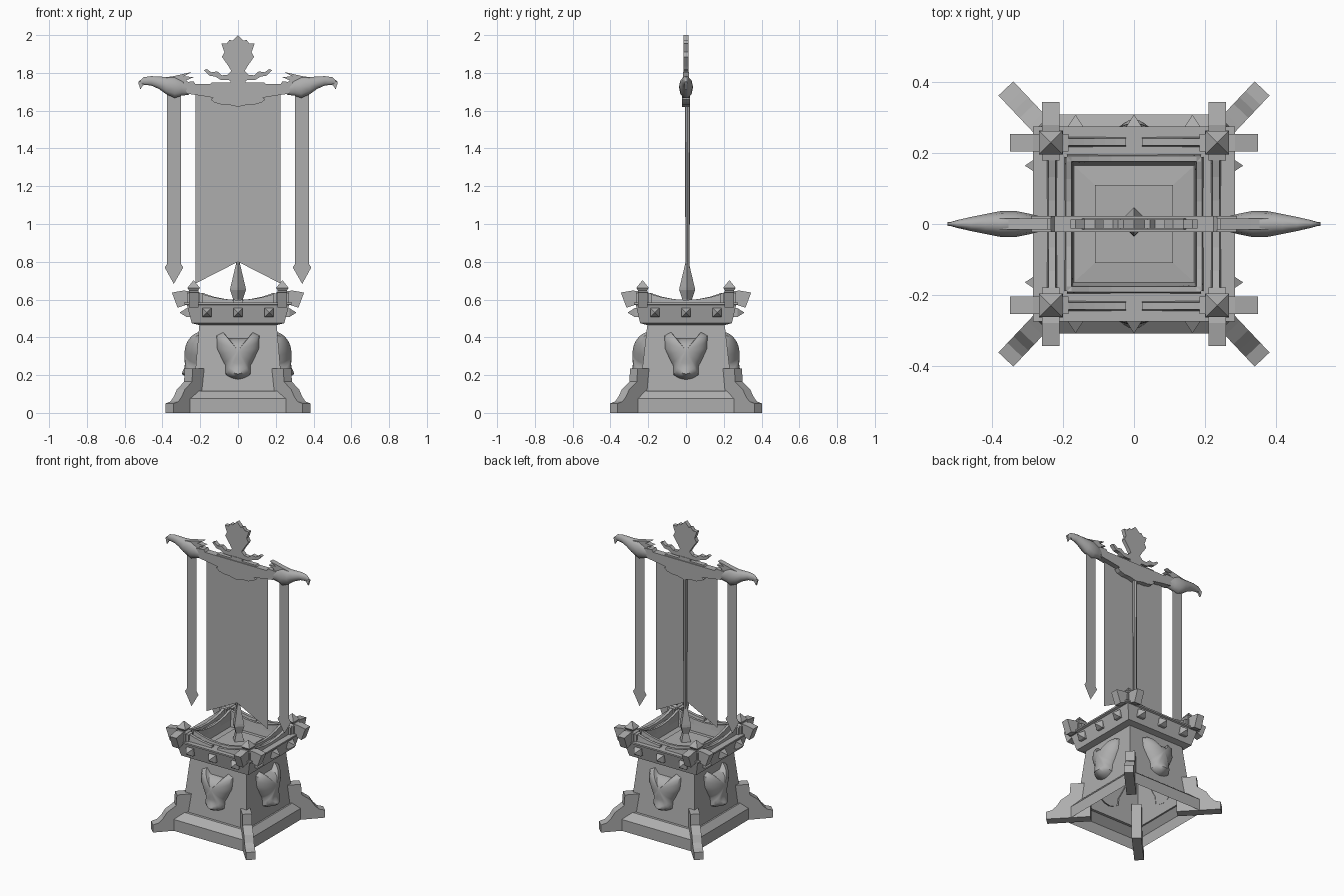
import bpy, bmesh, math
from mathutils import Matrix, Vector

if "Cube" in bpy.data.objects:
    bpy.data.objects.remove(bpy.data.objects["Cube"])

stone = bpy.data.materials.new("grey_stone")
stone.diffuse_color = (0.42, 0.42, 0.42, 1)
stone.use_nodes = True
stone.node_tree.nodes["Principled BSDF"].inputs["Base Color"].default_value = stone.diffuse_color


def finish(name, bm, smooth=None, M=None):
    if M is not None:
        bm.transform(M)
    bmesh.ops.recalc_face_normals(bm, faces=bm.faces)
    me = bpy.data.meshes.new(name)
    bm.to_mesh(me)
    bm.free()
    me.materials.append(stone)
    ob = bpy.data.objects.new(name, me)
    bpy.context.collection.objects.link(ob)
    if smooth:
        bpy.ops.object.select_all(action='DESELECT')
        ob.select_set(True)
        bpy.context.view_layer.objects.active = ob
        bpy.ops.object.shade_smooth_by_angle(angle=math.radians(smooth))
    return ob


def loft(name, rings, cap0=True, cap1=True, smooth=None, M=None):
    """Bridge successive rings of equal point count."""
    bm = bmesh.new()
    vs = [[bm.verts.new(p) for p in r] for r in rings]
    n = len(vs[0])
    for a, b in zip(vs, vs[1:]):
        for i in range(n):
            j = (i + 1) % n
            bm.faces.new((a[i], a[j], b[j], b[i]))
    if cap0:
        bm.faces.new(vs[0])
    if cap1:
        bm.faces.new(vs[-1])
    return finish(name, bm, smooth, M)


def rect(hx, hy, z, cx=0, cy=0):
    return [(cx - hx, cy - hy, z), (cx + hx, cy - hy, z),
            (cx + hx, cy + hy, z), (cx - hx, cy + hy, z)]


def plate(name, pts, y0, y1, M=None):
    """Outline in x, z extruded along y."""
    return loft(name, [[(x, y, z) for x, z in pts] for y in (y0, y1)], M=M)


def sheet(name, pts, y):
    bm = bmesh.new()
    bm.faces.new([bm.verts.new((x, y, z)) for x, z in pts])
    return finish(name, bm)


def mirrored(half):
    return half + [(-x, z) for x, z in reversed(half) if x > 1e-6]


def turn(k):
    return Matrix.Rotation(k * math.pi / 2, 4, 'Z')


# Hollow pedestal: plinth, tapered body, flared cap and sunken floor
loft("pedestal", [rect(*r) for r in (
    (.28, .31, 0), (.28, .31, .075), (.245, .262, .115), (.235, .245, .115),
    (.205, .205, .465), (.245, .243, .475), (.27, .265, .57), (.285, .275, .575),
    (.285, .275, .585), (.18, .175, .585), (.17, .165, .53), (.11, .11, .535),
    (.11, .11, .55))], cap0=False)

# Diagonal scrolled corner feet
foot = [(.26, 0), (.527, 0), (.527, .05), (.49, .06), (.465, .085), (.44, .125),
        (.405, .15), (.385, .165), (.38, .235), (.26, .235)]
for sx in (-1, 1):
    for sy in (-1, 1):
        plate("corner_foot", foot, -.029, .029,
              Matrix.Rotation(math.atan2(sy * .73, sx * .69), 4, 'Z'))

# Beast masks on the four sides, domed with a protruding muzzle
half = [(0, .395), (.05, .395), (.08, .428), (.115, .41), (.112, .34), (.082, .275),
        (.068, .25), (.066, .2), (.035, .183), (0, .175)]
outline = mirrored(half)
ring2 = []
for i, a in enumerate(outline):
    b = outline[(i + 1) % len(outline)]
    ring2 += [a, ((a[0] + b[0]) / 2, (a[1] + b[1]) / 2)]


def mask_point(p, t):
    u, z = p[0] * t, .33 + (p[1] - .33) * t
    wall = .24 - .1 * (z - .115)
    d = .07 * (1 - t * t) ** .6
    d += .04 * math.exp(-((z - .2) / .03) ** 2 - (u / .055) ** 2) * (1 - t ** 10)
    return (u, -(wall - .006 + d), z)


for k in range(4):
    loft("beast_mask", [[mask_point(p, t) for p in ring2]
                        for t in (1, .97, .9, .8, .7, .58, .45, .3, .12)],
         cap0=False, smooth=50, M=turn(k))

# Pyramid studs around the cap
for k in range(4):
    for x in (-.165, 0, .165):
        base = [(x - .024, -.25, .507), (x + .024, -.25, .507),
                (x + .024, -.25, .555), (x - .024, -.25, .555)]
        front = [(a, -.272, c) for a, b, c in base]
        tip = [(x + (a - x) * .02, -.308, .531 + (c - .531) * .02) for a, b, c in base]
        loft("cap_stud", [base, front, tip], M=turn(k))


# Sagging rails and inner rim between the corner posts
def rail(name, u0, u1, y, hw, low, rise, M):
    rings = []
    for i in range(7):
        u = u0 + (u1 - u0) * i / 6
        top = low + rise * (u / .2) ** 2
        rings.append([(u, y - hw, .57), (u, y + hw, .57),
                      (u, y + hw * .6, top), (u, y - hw * .6, top)])
    loft(name, rings, M=M)


for k in range(4):
    if k % 2 == 0:
        rail("split_rail", -.2, -.022, -.232, .016, .598, .035, turn(k))
        rail("split_rail", .022, .2, -.232, .016, .598, .035, turn(k))
    else:
        rail("side_rail", -.2, .2, -.232, .016, .598, .035, turn(k))
    rail("inner_rim", -.19, .19, -.185, .013, .598, .042, turn(k))

# Corner posts with pyramid tops and crossed, upturned arms
arm = [(-.05, .575), (.03, .575), (.085, .557), (.115, .637), (.05, .648), (-.05, .63)]
for sx in (-1, 1):
    for sy in (-1, 1):
        c = (sx * .235, sy * .23)
        loft("corner_post", [rect(h, h, z, *c) for h, z in (
            (.034, .575), (.034, .635), (.022, .645), (.033, .662), (.001, .702))])
        for ang in (0 if sx > 0 else math.pi, sy * math.pi / 2):
            plate("post_arm", arm, -.025, .025, Matrix.Translation((*c, 0))
                  @ Matrix.Rotation(ang, 4, 'Z'))


# Pole and its spear-shaped base
def round_ring(r, z, n, cy=.006):
    return [(r * math.cos(2 * math.pi * i / n), cy + r * math.sin(2 * math.pi * i / n), z)
            for i in range(n)]


loft("pole_base", [round_ring(r, z, 4) for r, z in (
    (.04, .55), (.025, .6), (.042, .65), (.04, .665), (.022, .74), (.008, .8))])
loft("pole", [round_ring(r, z, 8, .008) for r, z in ((.011, .72), (.014, 1.7))], smooth=40)

# Main banner with notched hem, and two side ribbons
sheet("banner", [(-.225, 1.71), (-.225, .685), (0, .8), (.225, .685), (.225, 1.71)], -.01)
for s in (-1, 1):
    sheet("side_ribbon", [(s * x, z) for x, z in (
        (.303, 1.7), (.303, .79), (.29, .77), (.34, .683), (.388, .77),
        (.375, .79), (.375, 1.7))], 0)

# Crossbar with a scrolled lower edge
bar = [(0, 1.62), (.05, 1.632), (.09, 1.633), (.125, 1.643), (.145, 1.66), (.13, 1.668),
       (.15, 1.672), (.2, 1.68), (.27, 1.69), (.29, 1.75), (.235, 1.755), (.225, 1.74), (0, 1.74)]
plate("crossbar", mirrored(bar), -.022, .022)

# Bird heads on the crossbar ends: head, hooked beak, swept feathers
stations = [(.26, 1.713, .03, .02), (.30, 1.722, .045, .03), (.335, 1.724, .06, .037),
            (.38, 1.733, .048, .036), (.42, 1.748, .034, .028), (.46, 1.758, .026, .02),
            (.50, 1.757, .021, .011), (.527, 1.745, .008, .003)]
for s in (-1, 1):
    loft("bird_head", [[(s * x, hy * math.cos(a), zc + hz * math.sin(a))
                        for a in (i * math.pi / 5 for i in range(10))]
                       for x, zc, hz, hy in stations], smooth=60)
    hook = [(.47, 1.75), (.50, 1.765), (.527, 1.75), (.517, 1.712), (.505, 1.732)]
    plate("beak_hook", [(s * x, z) for x, z in hook], -.006, .006)
    crest = [(.38, 1.775), (.33, 1.785), (.245, 1.805), (.285, 1.782), (.235, 1.777),
             (.275, 1.76), (.25, 1.742), (.31, 1.72), (.37, 1.73)]
    plate("head_feathers", [(s * x, z) for x, z in crest], -.016, .016)

# Central crest: leafy shield on curled horns, with a small footing
shield = [(0, 1.76), (.09, 1.762), (.12, 1.78), (.15, 1.785), (.18, 1.815), (.165, 1.82),
          (.14, 1.803), (.11, 1.808), (.085, 1.787), (.055, 1.79), (.035, 1.81), (.05, 1.835),
          (.085, 1.885), (.072, 1.91), (.088, 1.955), (.06, 1.955), (.045, 1.975),
          (.03, 1.97), (0, 2.0)]
plate("crest_shield", mirrored(shield), -.013, .013)
plate("crest_stem", [(-.04, 1.735), (.04, 1.735), (.04, 1.765), (-.04, 1.765)], -.016, .016)
plate("crest_footing", [(-.15, 1.735), (.15, 1.735), (.14, 1.75), (-.14, 1.75)], -.016, .016)
